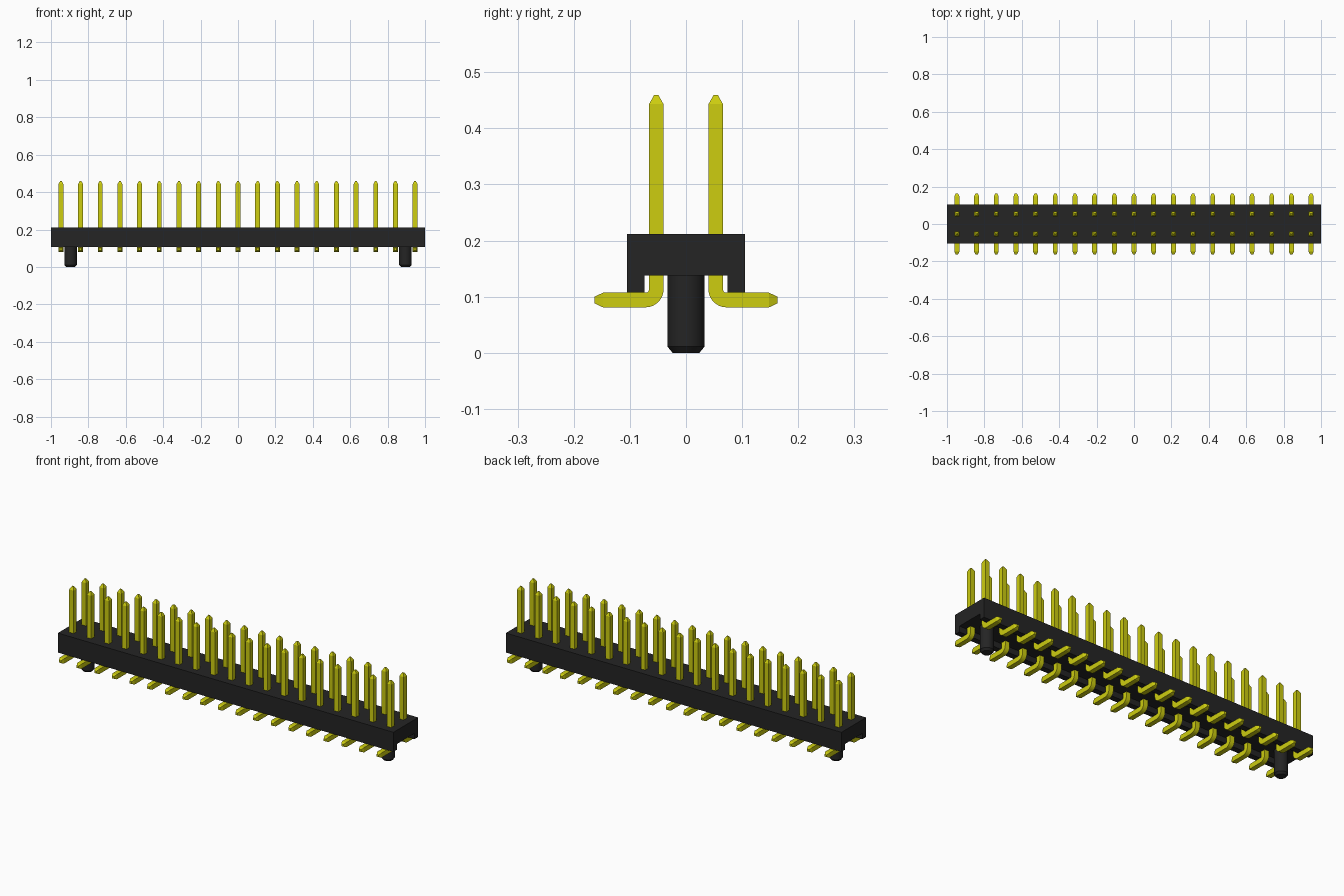
import bpy, bmesh, math
from mathutils import Vector

if "Cube" in bpy.data.objects:
    bpy.data.objects.remove(bpy.data.objects["Cube"], do_unlink=True)

PINS, PITCH, ROW_Y, HALF = 19, 0.1052, 0.053, 0.013


def material(name, rgb, roughness):
    m = bpy.data.materials.new(name)
    m.use_nodes = True
    m.diffuse_color = (*rgb, 1)
    shader = m.node_tree.nodes["Principled BSDF"]
    shader.inputs["Base Color"].default_value = (*rgb, 1)
    shader.inputs["Roughness"].default_value = roughness
    return m


black = material("black plastic", (0.018, 0.018, 0.018), 0.6)
yellow = material("yellow metal", (0.61, 0.61, 0.005), 0.4)


def loft(name, rings, mat, caps=True, smooth=None):
    """Skin equal-length rings of points into a closed mesh."""
    bm = bmesh.new()
    loops = [[bm.verts.new(p) for p in ring] for ring in rings]
    n = len(loops[0])
    for a, b in zip(loops, loops[1:]):
        for i in range(n):
            j = (i + 1) % n
            bm.faces.new((a[i], a[j], b[j], b[i]))
    bm.faces.new(loops[0])
    bm.faces.new(loops[-1])
    bmesh.ops.recalc_face_normals(bm, faces=bm.faces)
    me = bpy.data.meshes.new(name)
    bm.to_mesh(me)
    bm.free()
    me.materials.append(mat)
    if smooth:
        me.shade_smooth()
        me.set_sharp_from_angle(angle=math.radians(smooth))
    return me


def place(name, me, location=(0, 0, 0), turn=0):
    ob = bpy.data.objects.new(name, me)
    ob.location = location
    ob.rotation_euler.z = turn
    bpy.context.collection.objects.link(ob)
    return ob


# Housing: channel section extruded along x
section = [(-0.105, 0.107), (-0.074, 0.107), (-0.074, 0.138), (0.074, 0.138),
           (0.074, 0.107), (0.105, 0.107), (0.105, 0.212), (-0.105, 0.212)]
place("housing", loft("housing", [[(x, y, z) for y, z in section] for x in (-1, 1)], black))

# Locating pegs: chamfered round posts
peg = loft("locating_peg", [
    [(r * math.cos(t * math.tau / 32), r * math.sin(t * math.tau / 32), z) for t in range(32)]
    for r, z in ((0.024, 0), (0.033, 0.011), (0.033, 0.14))], black, smooth=30)
place("left_locating_peg", peg, (0.895, 0, 0))
place("right_locating_peg", peg, (-0.895, 0, 0))

# Pin: square section swept down, round the bend and out along the foot
BEND_Y, BEND_Z, BEND_R = 0.072, 0.113, 0.019
path = [(ROW_Y, 0.459, 0, 0.004), (ROW_Y, 0.443, 0, HALF)]
for i in range(9):
    a = math.pi / 2 * i / 8
    path.append((BEND_Y - BEND_R * math.cos(a), BEND_Z - BEND_R * math.sin(a), a, HALF))
path += [(0.148, BEND_Z - BEND_R, math.pi / 2, HALF),
         (0.163, BEND_Z - BEND_R, math.pi / 2, 0.006)]
rings = []
for y, z, a, h in path:
    across = Vector((0, math.cos(a), math.sin(a)))
    side = Vector((1, 0, 0))
    centre = Vector((0, y, z))
    rings.append([centre + h * (sx * side + sy * across)
                  for sx, sy in ((-1, -1), (1, -1), (1, 1), (-1, 1))])
pin = loft("pin", rings, yellow, smooth=25)

# Two mirrored rows of pins
for i in range(PINS):
    x = (i - (PINS - 1) / 2) * PITCH
    place(f"back_pin_{i + 1:02d}", pin, (x, 0, 0))
    place(f"front_pin_{i + 1:02d}", pin, (x, 0, 0), math.pi)
